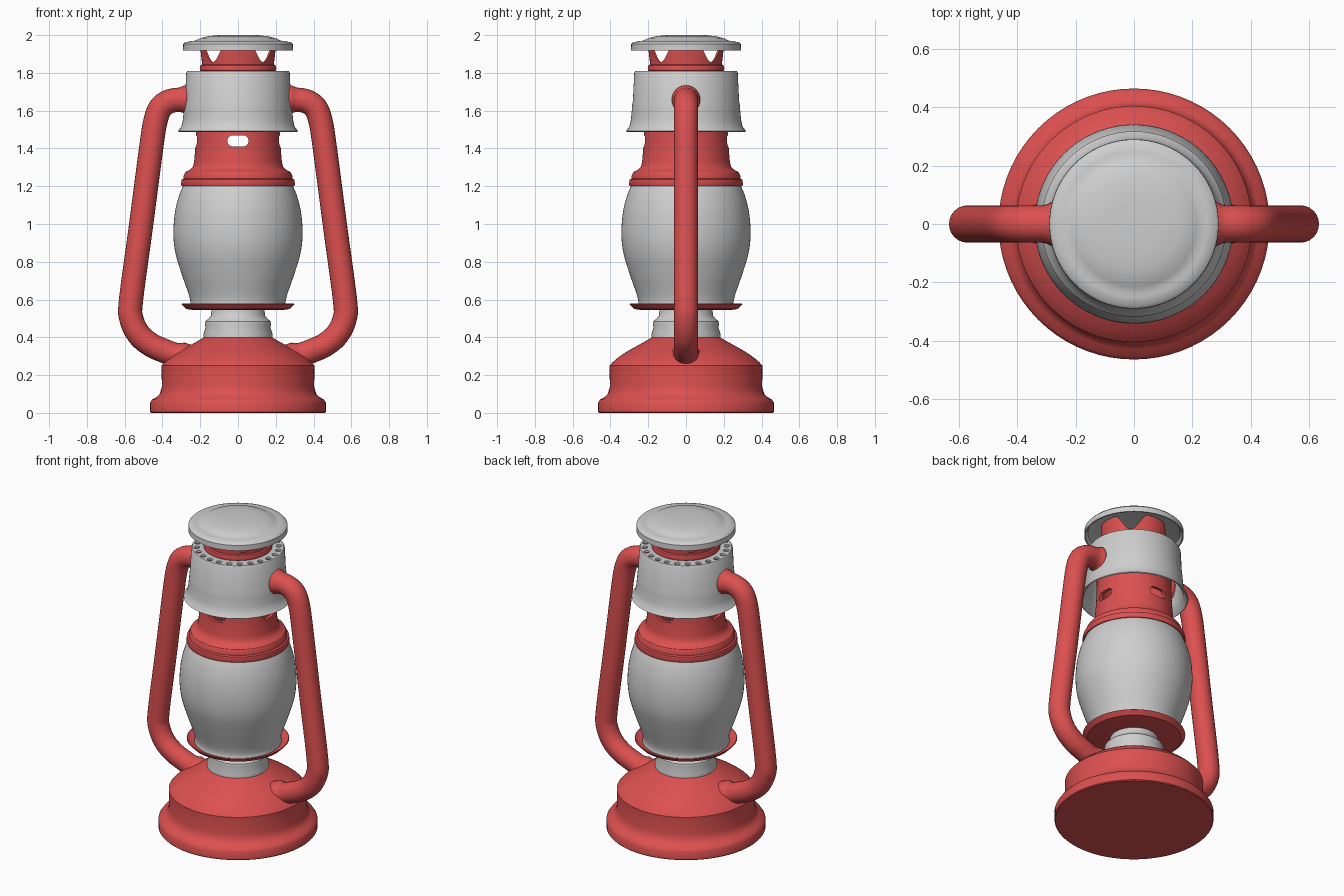
import bpy, bmesh, math
from mathutils import Vector, Matrix

if "Cube" in bpy.data.objects:
    bpy.data.objects.remove(bpy.data.objects["Cube"])


def material(name, rgb):
    m = bpy.data.materials.new(name)
    m.diffuse_color = (*rgb, 1)
    m.use_nodes = True
    m.node_tree.nodes["Principled BSDF"].inputs["Base Color"].default_value = m.diffuse_color
    return m


RED = material("red enamel", (0.72, 0.08, 0.08))
GREY = material("light grey", (0.62, 0.62, 0.62))


def finish(bm, name, mat, angle=35):
    bmesh.ops.remove_doubles(bm, verts=bm.verts, dist=1e-5)
    bmesh.ops.recalc_face_normals(bm, faces=bm.faces)
    me = bpy.data.meshes.new(name)
    bm.to_mesh(me)
    bm.free()
    ob = bpy.data.objects.new(name, me)
    bpy.context.collection.objects.link(ob)
    me.materials.append(mat)
    smooth(ob, angle)
    return ob


def select(ob):
    bpy.ops.object.select_all(action='DESELECT')
    bpy.context.view_layer.objects.active = ob
    ob.select_set(True)


def smooth(ob, angle=35):
    select(ob)
    bpy.ops.object.shade_smooth_by_angle(angle=math.radians(angle))


def spline(pts, n=5):
    """Catmull-Rom curve through the points."""
    p = [Vector(q) for q in pts]
    p = [2 * p[0] - p[1]] + p + [2 * p[-1] - p[-2]]
    out = []
    for i in range(1, len(p) - 2):
        a, b, c, d = p[i - 1:i + 3]
        for k in range(n):
            t = k / n
            out.append(0.5 * (2 * b + (c - a) * t + (2 * a - 5 * b + 4 * c - d) * t * t
                              + (3 * b - a - 3 * c + d) * t ** 3))
    return out + [p[-2]]


def lathe(name, pts, mat, closed=False, n=72):
    """Spin an (r, z) profile about z; closed joins the last point to the first."""
    bm = bmesh.new()
    pts = list(pts) + ([pts[0]] if closed else [])
    rings = [[bm.verts.new((r * math.cos(2 * math.pi * i / n), r * math.sin(2 * math.pi * i / n), z))
              for i in range(n)] if r > 1e-6 else [bm.verts.new((0, 0, z))] for r, z in pts]
    for a, b in zip(rings, rings[1:]):
        for i in range(n):
            j = (i + 1) % n
            q = [a[i % len(a)], a[j % len(a)], b[j % len(b)], b[i % len(b)]]
            q = [v for k, v in enumerate(q) if v not in q[:k]]
            if len(q) > 2:
                bm.faces.new(q)
    return finish(bm, name, mat)


def cut(ob, bm):
    """Subtract the cutter mesh from the object and drop the cutter."""
    cutter = finish(bm, "cutter", ob.data.materials[0])
    cutter.hide_render = True
    mod = ob.modifiers.new("cut", 'BOOLEAN')
    mod.operation, mod.solver, mod.object = 'DIFFERENCE', 'EXACT', cutter
    select(ob)
    bpy.ops.object.modifier_apply(modifier=mod.name)
    bpy.data.objects.remove(cutter)
    smooth(ob)


# fuel tank base: stepped foot and domed top
dome = spline([(0.405, 0.25), (0.375, 0.28), (0.32, 0.32), (0.25, 0.36), (0.18, 0.4)], 4)
lathe("tank_base", [(0, 0), (0.46, 0), (0.465, 0.005), (0.465, 0.055), (0.455, 0.07), (0.43, 0.085),
                    (0.415, 0.1), (0.408, 0.12), (0.403, 0.14)] + [tuple(p) for p in dome] + [(0, 0.4)], RED)

# burner collar and dish under the globe
lathe("burner_collar", [(0, 0.39), (0.182, 0.39), (0.182, 0.42), (0.172, 0.45), (0.175, 0.47), (0.172, 0.485),
                        (0.155, 0.5), (0.143, 0.515), (0.14, 0.55), (0, 0.55)], GREY)
lathe("globe_dish", [(0, 0.545), (0.24, 0.545), (0.275, 0.55), (0.3, 0.575), (0.296, 0.578),
                     (0.265, 0.56), (0, 0.558)], RED)

# glass globe
globe = spline([(0.255, 0.56), (0.252, 0.585), (0.262, 0.63), (0.3, 0.74), (0.332, 0.85), (0.342, 0.95),
                (0.334, 1.06), (0.312, 1.15), (0.285, 1.215)])
lathe("glass_globe", [(0, 0.56)] + [tuple(p) for p in globe] + [(0, 1.215)], GREY)

# upper collar with four rounded slots
collar = lathe("upper_collar", [(0.27, 1.2), (0.298, 1.2), (0.302, 1.21), (0.298, 1.235), (0.288, 1.24),
                                (0.288, 1.255), (0.278, 1.275), (0.25, 1.29), (0.238, 1.305), (0.232, 1.33),
                                (0.225, 1.42), (0.22, 1.5), (0.215, 1.79), (0.195, 1.79), (0.2, 1.5),
                                (0.21, 1.32), (0.25, 1.25)], RED, closed=True)
bm = bmesh.new()
for s in range(4):
    loops = []
    for d in (0.16, 0.3):
        ring = []
        for i in range(24):
            a = 2 * math.pi * (i + 0.5) / 24
            off = 0.03 if math.cos(a) > 0 else -0.03
            v = Vector((d, off + 0.026 * math.cos(a), 1.44 + 0.029 * math.sin(a)))
            ring.append(bm.verts.new(Matrix.Rotation(s * math.pi / 2, 3, 'Z') @ v))
        loops.append(ring)
    for i in range(24):
        j = (i + 1) % 24
        bm.faces.new((loops[0][i], loops[0][j], loops[1][j], loops[1][i]))
    bm.faces.new(loops[0])
    bm.faces.new(loops[1])
cut(collar, bm)

# chimney hood: flared skirt, perforated top
hood = lathe("chimney_hood", [(0.318, 1.492), (0.3, 1.515), (0.292, 1.55), (0.287, 1.6), (0.284, 1.64),
                              (0.281, 1.65), (0.274, 1.8), (0.268, 1.81), (0.19, 1.81), (0.19, 1.797),
                              (0.26, 1.797), (0.268, 1.65), (0.278, 1.55), (0.29, 1.51), (0.312, 1.488)],
             GREY, closed=True)
bm = bmesh.new()
for i in range(24):
    a = 2 * math.pi * (i + 0.5) / 24
    bmesh.ops.create_cone(bm, cap_ends=True, segments=12, radius1=0.017, radius2=0.017, depth=0.06,
                          matrix=Matrix.Translation((0.241 * math.cos(a), 0.241 * math.sin(a), 1.803)))
cut(hood, bm)

# crown: beaded ring and four tapering posts holding the cap
lathe("crown_ring", [(0.185, 1.8), (0.2, 1.812), (0.203, 1.825), (0.198, 1.84), (0.185, 1.848), (0.17, 1.83),
                     (0.17, 1.8)], RED, closed=True)
bm = bmesh.new()
N = 96
strips = []
for i in range(N):
    a = 2 * math.pi * i / N
    t = abs((a + math.pi / 4) % (math.pi / 2) - math.pi / 4) / (math.pi / 4)
    f = min(1, max(0, (0.95 - t) / 0.6))
    top = 1.858 + 0.1 * f * f * (3 - 2 * f)
    col = []
    for k in range(5):
        z = 1.83 + (top - 1.83) * k / 4
        r = 0.188 + 0.012 * min(1, (z - 1.83) / 0.1)
        for rr in (r, r - 0.012):
            col.append(bm.verts.new((rr * math.cos(a), rr * math.sin(a), z)))
    strips.append(col)
for i in range(N):
    a, b = strips[i], strips[(i + 1) % N]
    for k in range(0, 8, 2):
        bm.faces.new((a[k], b[k], b[k + 2], a[k + 2]))
        bm.faces.new((a[k + 1], a[k + 3], b[k + 3], b[k + 1]))
    bm.faces.new((a[8], b[8], b[9], a[9]))
    bm.faces.new((a[0], a[1], b[1], b[0]))
finish(bm, "crown_posts", RED)

# top cap, hollow beneath
lathe("top_cap", [(0, 2), (0.1, 2), (0.16, 1.994), (0.2, 1.984), (0.215, 1.976), (0.235, 1.968), (0.25, 1.968),
                  (0.28, 1.962), (0.29, 1.952), (0.291, 1.918), (0.283, 1.918), (0.27, 1.938), (0.22, 1.952),
                  (0.1, 1.96), (0, 1.96)], GREY)


# side tubes, flared where they meet the hood and tank
def side_tube(name, side):
    path = spline([(0.255, 0, 1.658), (0.3, 0, 1.658), (0.36, 0, 1.65), (0.41, 0, 1.615), (0.438, 0, 1.54),
                   (0.46, 0, 1.4), (0.515, 0, 0.98), (0.566, 0, 0.6), (0.565, 0, 0.5), (0.525, 0, 0.415),
                   (0.46, 0, 0.36), (0.39, 0, 0.328), (0.32, 0, 0.302), (0.25, 0, 0.28)], 6)
    bm = bmesh.new()
    rings = []
    for i, p in enumerate(path):
        tan = (path[min(i + 1, len(path) - 1)] - path[max(i - 1, 0)]).normalized()
        nor = Vector((0, 1, 0)).cross(tan)
        near = max(0, 1 - min(abs(p.x - 0.28) if p.z > 1 else 9, max(0, p.x - 0.31) if p.z < 1 else 9) / 0.04)
        r = 0.064 + 0.014 * near * near
        ring = []
        for k in range(24):
            a = 2 * math.pi * k / 24
            v = p + r * (math.cos(a) * nor + math.sin(a) * Vector((0, 1, 0)))
            ring.append(bm.verts.new((v.x * side, v.y, v.z)))
        rings.append(ring)
    for a, b in zip(rings, rings[1:]):
        for k in range(24):
            j = (k + 1) % 24
            bm.faces.new((a[k], a[j], b[j], b[k]))
    bm.faces.new(rings[0])
    bm.faces.new(rings[-1])
    finish(bm, name, RED)


side_tube("right_tube", 1)
side_tube("left_tube", -1)
